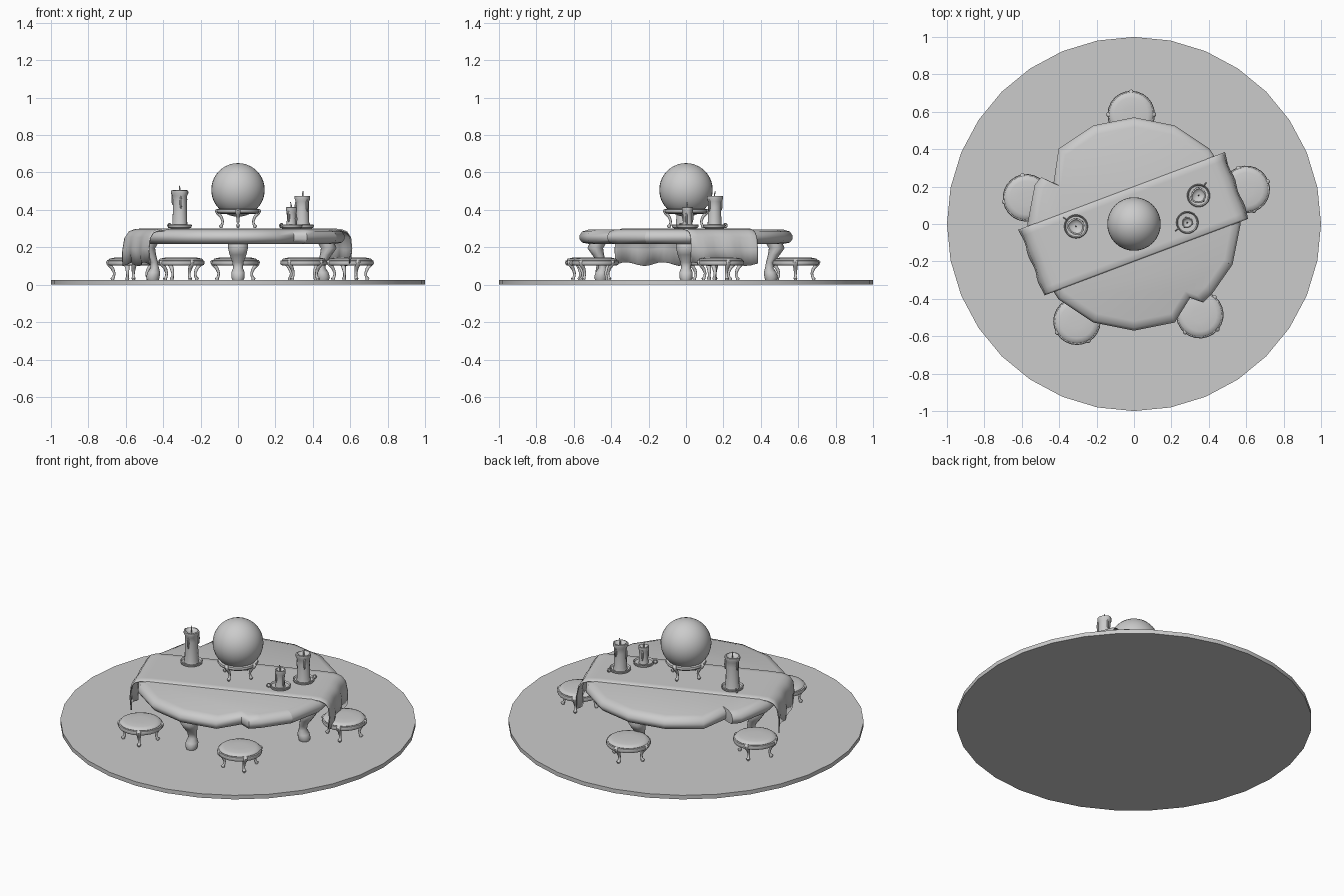
import bpy, bmesh
from math import sin, cos, pi, radians, atan2, hypot
from mathutils import Matrix

if "Cube" in bpy.data.objects:
    bpy.data.objects.remove(bpy.data.objects["Cube"])


def finish(name, bm, mat=None, angle=40):
    if mat is not None:
        bm.transform(mat)
    bmesh.ops.recalc_face_normals(bm, faces=bm.faces)
    me = bpy.data.meshes.new(name)
    bm.to_mesh(me)
    bm.free()
    ob = bpy.data.objects.new(name, me)
    bpy.context.collection.objects.link(ob)
    bpy.ops.object.select_all(action='DESELECT')
    ob.select_set(True)
    bpy.context.view_layer.objects.active = ob
    bpy.ops.object.shade_smooth_by_angle(angle=radians(angle))
    return ob


def loft(name, rings, mat=None, angle=40):
    """Skin a stack of closed point rings and cap both ends."""
    bm = bmesh.new()
    vs = [[bm.verts.new(p) for p in r] for r in rings]
    n = len(vs[0])
    for a, b in zip(vs, vs[1:]):
        for i in range(n):
            j = (i + 1) % n
            bm.faces.new((a[i], a[j], b[j], b[i]))
    bm.faces.new(vs[0][::-1])
    bm.faces.new(vs[-1])
    return finish(name, bm, mat, angle)


def ring(cx, z, rx, ry, n):
    return [(cx + rx * cos(2 * pi * i / n), ry * sin(2 * pi * i / n), z) for i in range(n)]


def lathe(name, profile, n, mat=None, angle=40):
    return loft(name, [ring(0, z, r, r, n) for r, z in profile], mat, angle)


def place(x, y, z=0, rot=0, s=1):
    return Matrix.Translation((x, y, z)) @ Matrix.Rotation(radians(rot), 4, 'Z') @ Matrix.Scale(s, 4)


def legs(name, sections, mat, n=10):
    """Four curved legs; sections are (outward, z, radial half, side half)."""
    for k in range(4):
        loft(f"{name}_{k + 1}", [ring(c, z, rx, ry, n) for c, z, rx, ry in sections],
             mat @ Matrix.Rotation(k * pi / 2, 4, 'Z'), 60)


# Floor disc
lathe("floor_disc", [(1, 0), (1, 0.025)], 32)

# Table top: 16 sides with splits in the rim
outline = [(0.57 * cos(i * pi / 8), 0.57 * sin(i * pi / 8)) for i in range(16) if i not in (7, 14)]
outline += [(-0.495, 0.25), (-0.43, 0.22), (-0.53, 0.212)]
outline += [(0.42, -0.37), (0.30, -0.395), (0.37, -0.42), (0.526, -0.218)]
outline.sort(key=lambda p: atan2(p[1], p[0]))
rim = [(0.91, 0.218), (0.975, 0.225), (1, 0.245), (1, 0.262), (0.975, 0.284), (0.91, 0.295)]
loft("table_top", [[(x * s, y * s, z) for x, y in outline] for s, z in rim], angle=50)

# Table legs
legs("table_leg", [(0.455, 0.022, 0.03, 0.028), (0.455, 0.04, 0.036, 0.036),
                   (0.45, 0.065, 0.034, 0.036), (0.445, 0.09, 0.022, 0.026),
                   (0.45, 0.12, 0.022, 0.03), (0.47, 0.16, 0.032, 0.045),
                   (0.485, 0.195, 0.042, 0.053), (0.47, 0.225, 0.045, 0.055)], Matrix(), 12)

# Cloth runner hanging over both ends, hems slightly wavy
half = [(0.0, 0.301), (0.25, 0.301), (0.46, 0.301), (0.52, 0.298), (0.555, 0.285),
        (0.577, 0.255), (0.586, 0.19), (0.582, 0.11)]
path = [(-u, z) for u, z in half[:0:-1]] + half
width = [(-0.189, -0.007), (-0.18, 0)] + [(-0.18 + 0.03 * i, 0) for i in range(1, 12)] + [(0.18, 0), (0.189, -0.007)]
bm = bmesh.new()
rows = []
for u, z in path:
    hang = max(0, (0.29 - z) / 0.18)
    sgn = 1 if u > 0 else -1
    rows.append([bm.verts.new((u + sgn * hang * 0.008 * sin(v * 42), v,
                               z + dz * (1 - min(hang, 1)) + 0.01 * hang * sin(v * 30 + sgn)))
                 for v, dz in width])
for a, b in zip(rows, rows[1:]):
    for i in range(len(a) - 1):
        bm.faces.new((a[i], b[i], b[i + 1], a[i + 1]))
cloth = finish("cloth_runner", bm, place(0, 0, 0, 20.6), 60)
cloth.modifiers.new("thickness", 'SOLIDIFY').thickness = 0.005

# Stools: seat frame, cushion and four curved legs
stool_leg = [(0.096, 0.022, 0.007, 0.007), (0.098, 0.034, 0.011, 0.011),
             (0.09, 0.045, 0.007, 0.007), (0.088, 0.062, 0.007, 0.008),
             (0.097, 0.085, 0.01, 0.011), (0.113, 0.105, 0.014, 0.014),
             (0.119, 0.122, 0.015, 0.014), (0.117, 0.132, 0.008, 0.009)]
stools = [(-0.015, 0.585, 0), (0.6, 0.185, 20), (0.352, -0.485, 50), (-0.305, -0.52, 30), (-0.575, 0.14, 10)]
for k, (x, y, rot) in enumerate(stools):
    m = place(x, y, 0, rot)
    lathe(f"stool_frame_{k + 1}", [(0.11, 0.102), (0.122, 0.105), (0.127, 0.115), (0.124, 0.128), (0.112, 0.131)], 24, m)
    lathe(f"stool_cushion_{k + 1}", [(0.115, 0.125), (0.118, 0.132), (0.112, 0.139), (0.09, 0.144), (0.04, 0.146)], 24, m)
    legs(f"stool_leg_{k + 1}", stool_leg, m)

# Ball stand and ball
stand = place(0, 0, 0.283, 0, 0.93)
lathe("stand_ring", [(0.09, 0.102), (0.115, 0.105), (0.124, 0.115), (0.122, 0.128), (0.1, 0.131), (0.085, 0.12)], 24, stand)
legs("stand_leg", stool_leg, stand)
bm = bmesh.new()
bmesh.ops.create_uvsphere(bm, u_segments=32, v_segments=20, radius=0.143)
finish("ball", bm, place(0, 0, 0.507))

# Candles on dishes with a loop handle, melted rim, wick and drips
for k, (x, y, r, top, dish, rot) in enumerate([(-0.31, -0.013, 0.04, 0.505, 0.064, 145),
                                               (0.345, 0.152, 0.037, 0.475, 0.062, 60),
                                               (0.285, 0.008, 0.026, 0.415, 0.06, 215)]):
    m = place(x, y, 0, rot)
    i = k + 1
    lathe(f"candle_dish_{i}", [(dish * 0.75, 0.3), (dish * 0.95, 0.306), (dish, 0.318), (dish * 0.94, 0.322),
                               (dish * 0.85, 0.312), (0.02, 0.31)], 20, m)
    body = [(r * 1.1, 0.308), (r, 0.325), (r * 0.93, top - 0.06), (r, top - 0.03), (r * 1.17, top - 0.015),
            (r * 1.15, top - 0.002), (r * 0.95, top), (r * 0.75, top - 0.012), (r * 0.2, top - 0.014)]
    rings = []
    for rad, z in body:
        wob = 0.08 if z > top - 0.05 else 0.03
        rings.append([(p[0] * (1 + wob * sin(3 * a * pi / 8)), p[1] * (1 + wob * cos(2 * a * pi / 8)), z)
                      for a, p in enumerate(ring(0, z, rad, rad, 16))])
    loft(f"candle_{i}", rings, m, 60)
    loft(f"wick_{i}", [ring(0, top - 0.016, 0.004, 0.004, 6), ring(0.001, top + 0.01, 0.004, 0.004, 6),
                       ring(0.005, top + 0.026, 0.002, 0.002, 6)], m)
    bm = bmesh.new()
    for a, drop in ((0.4, 0.045), (2.3, 0.065), (4.4, 0.05)):
        bmesh.ops.create_uvsphere(bm, u_segments=8, v_segments=6, radius=1, matrix=Matrix.Translation(
            (r * cos(a), r * sin(a), top - drop)) @ Matrix.Diagonal((0.007, 0.007, 0.035, 1)))
    finish(f"wax_drips_{i}", bm, m)
    bpy.ops.mesh.primitive_torus_add(major_segments=14, minor_segments=6, major_radius=0.011, minor_radius=0.0035)
    handle = bpy.context.object
    handle.name = f"dish_handle_{i}"
    handle.matrix_world = m @ Matrix.Translation((dish + 0.005, 0, 0.316)) @ Matrix.Rotation(pi / 2, 4, 'X')
    bpy.ops.object.shade_smooth()
